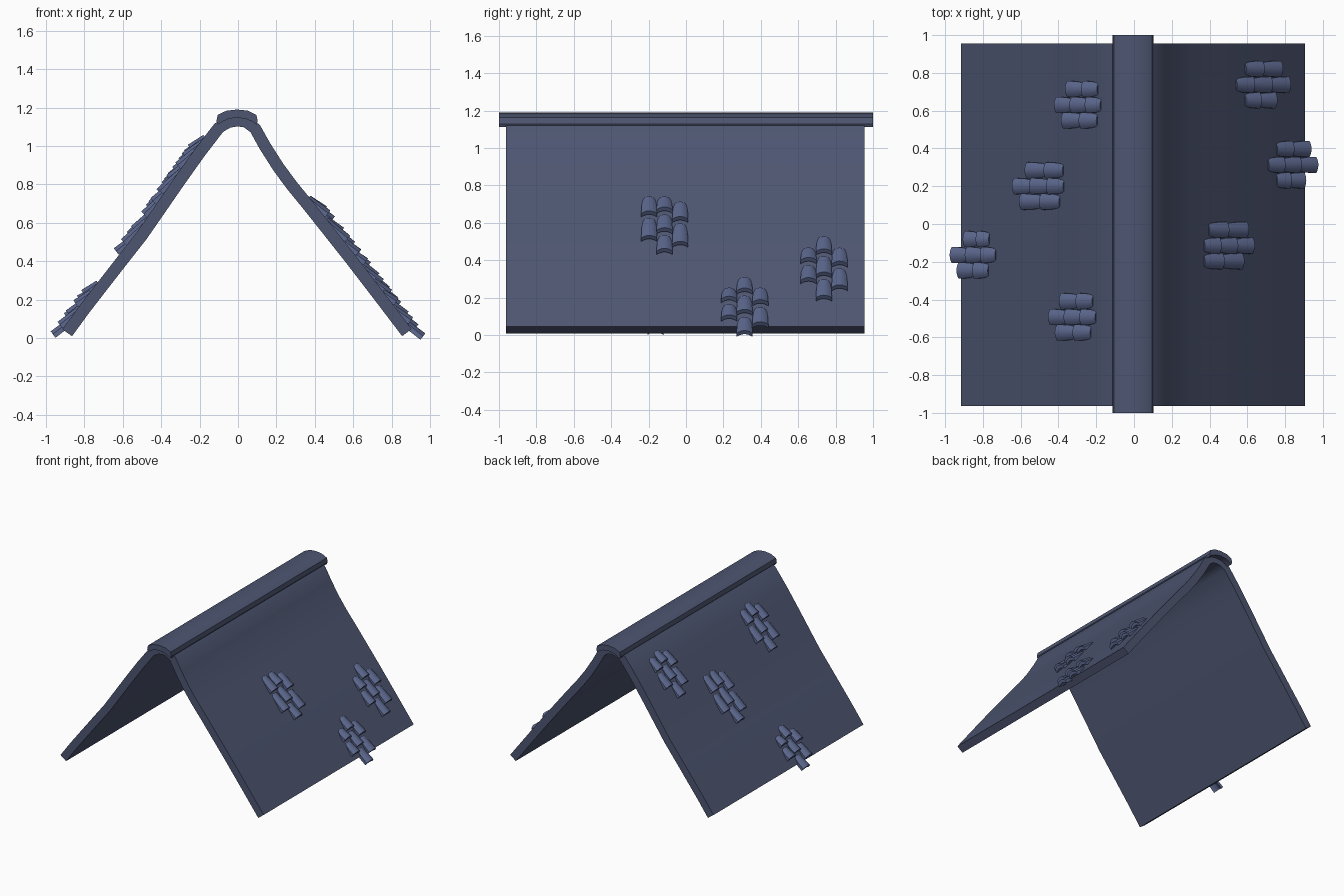
import bpy, bmesh, math
from mathutils import Vector

if "Cube" in bpy.data.objects:
    bpy.data.objects.remove(bpy.data.objects["Cube"])


def material(name, rgb):
    m = bpy.data.materials.new(name)
    m.diffuse_color = (*rgb, 1)
    m.use_nodes = True
    m.node_tree.nodes["Principled BSDF"].inputs["Base Color"].default_value = m.diffuse_color
    return m


ROOF = material("slate_blue", (0.075, 0.092, 0.165))
TILE = material("tile_blue", (0.105, 0.135, 0.265))


def loft(bm, rings):
    """Closed skin through matching rings, capped at both ends."""
    rows = [[bm.verts.new(p) for p in r] for r in rings]
    n = len(rows[0])
    for a, b in zip(rows, rows[1:]):
        for i in range(n):
            j = (i + 1) % n
            bm.faces.new((a[i], a[j], b[j], b[i]))
    bm.faces.new(rows[0])
    bm.faces.new(rows[-1][::-1])


def finish(bm, name, mat, angle=35):
    bmesh.ops.recalc_face_normals(bm, faces=bm.faces)
    me = bpy.data.meshes.new(name)
    bm.to_mesh(me)
    bm.free()
    me.shade_smooth()
    me.set_sharp_from_angle(angle=math.radians(angle))
    me.materials.append(mat)
    ob = bpy.data.objects.new(name, me)
    bpy.context.collection.objects.link(ob)
    return ob


def offset(line, d):
    """Shift an (x, z) polyline along its upward normals."""
    out = []
    for i, (x, z) in enumerate(line):
        a, b = line[max(i - 1, 0)], line[min(i + 1, len(line) - 1)]
        t = Vector((b[0] - a[0], b[1] - a[1])).normalized()
        out.append((x - t.y * d, z + t.x * d))
    return out


def slab(name, outer, inner, y0, y1):
    ring = outer + inner[::-1]
    bm = bmesh.new()
    loft(bm, [[(x, y, z) for x, z in ring] for y in (y0, y1)])
    return finish(bm, name, ROOF)


# Roof sheet: slightly sagging centre line, thickened both ways
centre = [(-.89, .027), (-.80, .15), (-.715, .26), (-.61, .395), (-.50, .535),
          (-.31, .81), (-.20, .965), (-.10, 1.095), (-.05, 1.125), (0, 1.133),
          (.045, 1.125), (.09, 1.09), (.14, 1.0), (.21, .89), (.28, .795),
          (.37, .685), (.58, .42), (.73, .225), (.88, .028)]
roof_top = offset(centre, .031)
slab("roof_sheet", roof_top, offset(centre, -.031), -.963, .955)

# Ridge cap: arched strip over the peak
cap_outer = [(-.113, 1.128), (-.106, 1.162), (-.06, 1.184), (-.005, 1.19),
             (.05, 1.184), (.096, 1.162), (.103, 1.128)]
cap_inner = [(-.104, 1.112), (-.085, 1.125), (-.05, 1.142), (-.005, 1.147),
             (.04, 1.142), (.078, 1.125), (.096, 1.112)]
slab("ridge_cap", cap_outer, cap_inner, -1, 1)


def roof_z(x):
    """Height of the roof's upper face, extended past the eaves."""
    k = 0
    while k < len(roof_top) - 2 and x > roof_top[k + 1][0]:
        k += 1
    (xa, za), (xb, zb) = roof_top[k], roof_top[k + 1]
    return za + (zb - za) * (x - xa) / (xb - xa)


def above(x, y, d):
    s = math.copysign(1, x)
    return Vector((x, y, roof_z(x - s * .78 * d) + .62 * d))


def tile(bm, top, low, w):
    """Tapered barrel tile running from its buried top to its raised low end."""
    d = low - top
    nrm = Vector((-d.z, 0, d.x)).normalized()
    if nrm.z < 0:
        nrm.negate()
    us = [-1 + k / 4 for k in range(9)]
    rings = []
    for t, f in ((0, .66), (.15, .8), (.4, .92), (.7, .97), (1, 1)):
        p, half = top + d * t, w * f / 2
        arc = [p + Vector((0, half * u, 0)) - nrm * .018 * f * u * u for u in us]
        rings.append(arc + [q - nrm * .024 for q in reversed(arc)])
    loft(bm, rings)


# Tile clusters: middle y, then (x start, x end) for lower, middle, upper columns
clusters = [
    (-.115, (.377, .585), (.377, .640), (.400, .610)),
    (.737, (.594, .760), (.547, .832), (.595, .790)),
    (.313, (.760, .912), (.716, .976), (.760, .940)),
    (.630, (-.200, -.387), (-.180, -.424), (-.196, -.366)),
    (.200, (-.398, -.610), (-.377, -.647), (-.380, -.580)),
    (-.164, (-.775, -.940), (-.737, -.976), (-.770, -.907)),
    (-.493, (-.233, -.420), (-.207, -.456), (-.223, -.398)),
]
for c, (yc, *columns) in enumerate(clusters):
    bm = bmesh.new()
    for (x0, x1), dy, n in zip(columns, (-.082, 0, .084), (2, 3, 2)):
        step = (x1 - x0) / n
        for i in range(n):
            xt = x0 + step * (i - (.12 if i else 0))
            tile(bm, above(xt, yc + dy, .01),
                 above(x0 + step * (i + 1), yc + dy, .043), .086)
    finish(bm, f"roof_tiles_{c + 1}", TILE)
